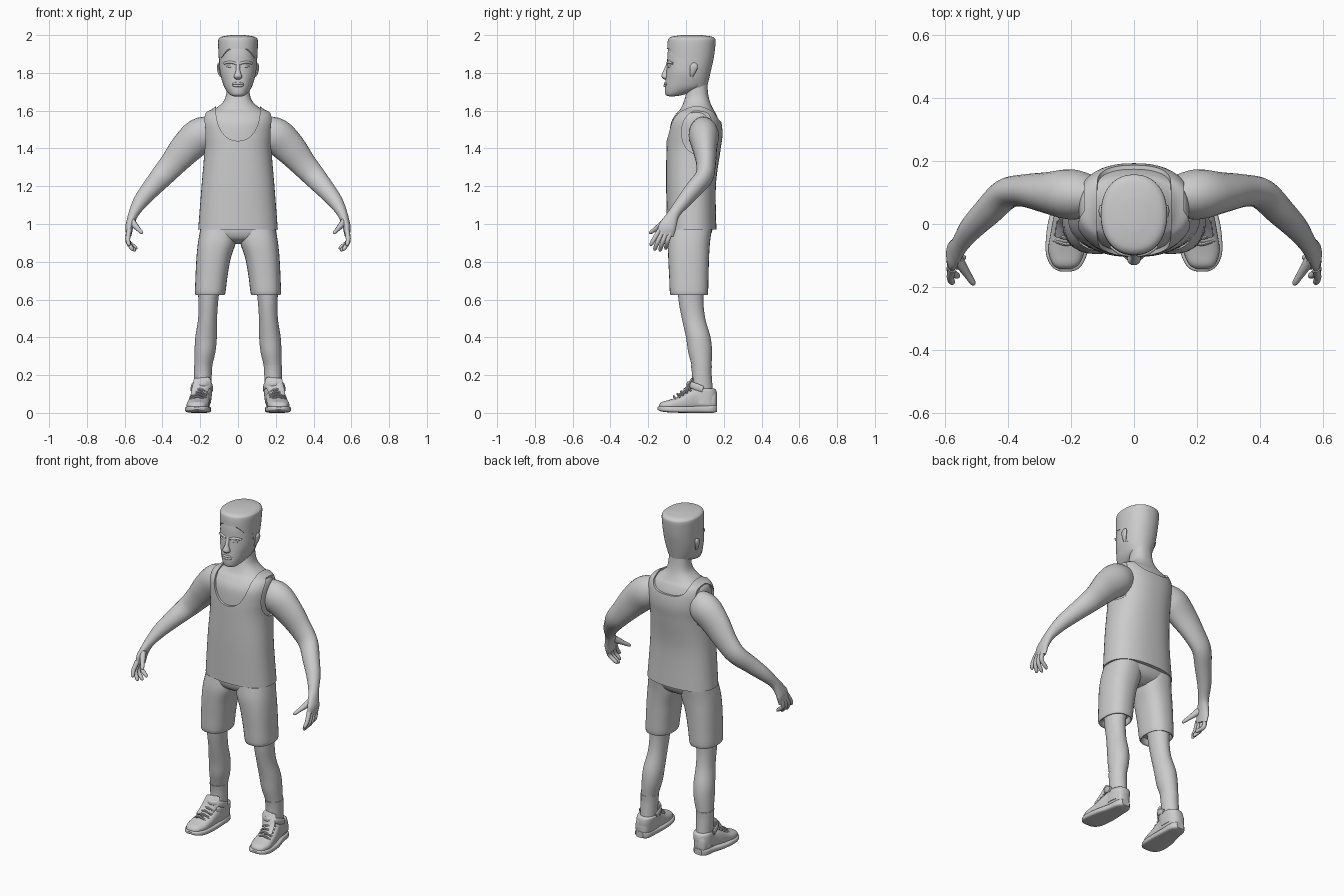
import bpy, bmesh, math
from mathutils import Vector

grey = bpy.data.materials.new("plain_grey")
grey.diffuse_color = (0.6, 0.6, 0.6, 1)


def spline(rows, steps):
    # Catmull-Rom interpolation of rows of numbers
    out = []
    for i in range(len(rows) - 1):
        p = [rows[max(0, min(len(rows) - 1, i + k))] for k in (-1, 0, 1, 2)]
        for s in range(steps):
            t = s / steps
            out.append([0.5 * (2 * b + (c - a) * t + (2 * a - 5 * b + 4 * c - d) * t * t
                               + (3 * b - a - 3 * c + d) * t ** 3) for a, b, c, d in zip(*p)])
    return out + [list(rows[-1])]


def superellipse(k, n, e):
    a = 2 * math.pi * k / n
    c, s = math.cos(a), math.sin(a)
    return math.copysign(abs(c) ** (2 / e), c), math.copysign(abs(s) ** (2 / e), s)


def finish(name, bm, mirror=False):
    bmesh.ops.recalc_face_normals(bm, faces=bm.faces)
    me = bpy.data.meshes.new(name)
    bm.to_mesh(me)
    bm.free()
    me.materials.append(grey)
    me.shade_smooth()
    me.set_sharp_from_angle(angle=math.radians(40))
    ob = bpy.data.objects.new(name, me)
    bpy.context.collection.objects.link(ob)
    if mirror:
        ob.modifiers.new("mirror", 'MIRROR')
    return ob


def skin(name, rings, mirror=False):
    bm = bmesh.new()
    vs = [[bm.verts.new(p) for p in r] for r in rings]
    n = len(vs[0])
    for a, b in zip(vs, vs[1:]):
        for k in range(n):
            bm.faces.new((a[k], a[(k + 1) % n], b[(k + 1) % n], b[k]))
    bm.faces.new(vs[0])
    bm.faces.new(vs[-1])
    return finish(name, bm, mirror)


def loft(name, rows, axis='z', e=2.2, n=32, steps=4, mirror=False, grow=0):
    # rows: position on the axis, then the extents of the section
    rings = []
    for h, a0, a1, b0, b1 in spline(rows, steps):
        r = []
        for k in range(n):
            u, v = superellipse(k, n, e)
            a = (a0 + a1) / 2 + u * ((a1 - a0) / 2 + grow)
            b = (b0 + b1) / 2 + v * ((b1 - b0) / 2 + grow)
            r.append((a, b, h) if axis == 'z' else (a, h, b))
        rings.append(r)
    return skin(name, rings, mirror)


def tube(name, rows, n=12, steps=4, mirror=False, ref=(0, 1, 0)):
    # rows: x, y, z, sideways radius, radius towards ref
    rows = spline(rows, steps)
    rings = []
    for i, (x, y, z, ra, rb) in enumerate(rows):
        t = Vector(rows[min(i + 1, len(rows) - 1)][:3]) - Vector(rows[max(i - 1, 0)][:3])
        side = t.cross(Vector(ref)).normalized()
        up = side.cross(t).normalized()
        rings.append([Vector((x, y, z)) + side * ra * u + up * rb * v
                      for u, v in (superellipse(k, n, 2) for k in range(n))])
    return skin(name, rings, mirror)


def prism(name, pts, axis, lo, hi):
    place = (lambda a, b, d: (d, a, b)) if axis == 'x' else (lambda a, b, d: (a, d, b))
    return skin(name, [[place(a, b, d) for a, b in pts] for d in (lo, hi)])


def carve(ob, cutters):
    for c in cutters:
        m = ob.modifiers.new("cut", 'BOOLEAN')
        m.operation, m.object, m.solver = 'DIFFERENCE', c, 'EXACT'
    dg = bpy.context.evaluated_depsgraph_get()
    me = bpy.data.meshes.new_from_object(ob.evaluated_get(dg))
    ob.modifiers.clear()
    ob.data = me
    me.shade_smooth()
    me.set_sharp_from_angle(angle=math.radians(35))
    for c in cutters:
        bpy.data.objects.remove(c)


def sym(rows):
    return [(z, -hx, hx, y0, y1) for z, hx, y0, y1 in rows]


# torso with neck, and the vest over it
body = sym([(0.97, .202, -.092, .152), (1.2, .184, -.096, .149), (1.38, .17, -.095, .172),
            (1.47, .176, -.092, .184), (1.54, .18, -.082, .178), (1.585, .168, -.055, .162),
            (1.61, .125, -.033, .147), (1.65, .08, -.015, .13), (1.70, .065, -.003, .12),
            (1.78, .062, -.005, .115)])
loft("torso", body, e=2.35, n=48, grow=-.004)
vest = loft("vest", body[:8], e=2.35, n=48, steps=6, grow=.009)


def scoop(w, bottom, top, e):
    pts = [superellipse(k, 48, e) for k in range(24, 49)]
    return [(w * u, top + (top - bottom) * v) for u, v in pts] + [(w, 1.8), (-w, 1.8)]


hole = [(.083 + .106 * u, 1.485 + .12 * v) for u, v in (superellipse(k, 40, 2.2) for k in range(40))]
carve(vest, [prism("front_neck_cutter", scoop(.118, 1.44, 1.62, 2.2), 'y', -.4, .062),
             prism("back_neck_cutter", scoop(.118, 1.54, 1.63, 3), 'y', .06, .4),
             prism("left_arm_cutter", hole, 'x', .158, .4),
             prism("right_arm_cutter", hole, 'x', -.4, -.158)])

# shorts: hips and two legs with hollow hems
loft("shorts_hips", sym([(.895, .06, -.02, .07), (.92, .15, -.07, .115), (.96, .197, -.088, .138),
                         (1.0, .196, -.086, .14)]), e=2.5)
loft("shorts_leg", [(.66, .08, .212, -.068, .104), (.632, .08, .212, -.068, .104),
                    (.63, .068, .227, -.084, .116), (.72, .056, .225, -.089, .119),
                    (.82, .038, .22, -.094, .122), (.9, .012, .212, -.095, .127),
                    (.97, .005, .2, -.085, .136)], e=2.4, mirror=True)

# legs and socks
loft("leg", [(.72, .09, .215, -.05, .1), (.6, .104, .21, -.04, .092), (.5, .111, .211, -.022, .102),
             (.4, .112, .226, 0, .13), (.32, .12, .23, .012, .138), (.22, .142, .231, .035, .134),
             (.1, .145, .229, .035, .14)], e=2, mirror=True)
loft("sock", [(.1, .142, .232, .031, .144), (.2, .139, .233, .032, .136),
              (.25, .136, .234, .026, .137)], e=2, mirror=True)

# shoes
loft("shoe_sole", [(-.151, .2, .234, .018, .03), (-.143, .178, .252, .012, .034),
                   (-.122, .16, .27, .006, .036), (-.08, .146, .281, .002, .036),
                   (0, .142, .274, 0, .035), (.08, .145, .252, 0, .038),
                   (.14, .15, .242, 0, .042), (.165, .172, .22, .006, .042)],
     axis='y', e=4, mirror=True)
loft("shoe_upper", [(-.143, .2, .236, .02, .042), (-.128, .175, .258, .015, .058),
                    (-.085, .157, .272, .01, .07), (-.03, .152, .265, .01, .09),
                    (.02, .15, .256, .01, .12), (.06, .146, .246, .01, .135),
                    (.12, .148, .24, .01, .118), (.152, .16, .232, .01, .115), (.163, .18, .215, .02, .1)],
     axis='y', e=2.6, mirror=True)
loft("shoe_collar", [(.05, .144, .246, .02, .16), (.09, .139, .245, .014, .164),
                     (.12, .136, .243, .014, .16), (.128, .142, .238, .024, .15)], e=2.4, mirror=True)
tube("shoe_tongue", [(.215, -.04, .082, .038, .01), (.205, 0, .115, .042, .012),
                     (.192, .022, .152, .046, .012), (.188, .034, .178, .044, .009),
                     (.188, .037, .186, .03, .004)], mirror=True)
# ankle strap rising to the tongue
tube("shoe_strap", [(.138, .09, .125, .006, .016), (.142, .045, .142, .006, .018),
                    (.16, .02, .15, .006, .016), (.19, .009, .152, .006, .014),
                    (.222, .02, .15, .006, .016), (.24, .045, .142, .006, .018),
                    (.246, .09, .125, .006, .016)], mirror=True, ref=(0, 0, 1))
for i in range(5):
    y, z = -.062 + .019 * i, .08 + .0125 * i
    tube("shoe_lace_%d" % (i + 1), [(.172 - .003 * i, y + .01, z - .012, .005, .005),
                                    (.214 - .004 * i, y - .002, z + .008, .006, .006),
                                    (.256 - .004 * i, y + .01, z - .012, .005, .005)],
         n=8, mirror=True)

# arm running into the palm
tube("arm", [(.13, .088, 1.49, .08, .065), (.2, .094, 1.468, .094, .08), (.275, .1, 1.4, .086, .065),
             (.345, .106, 1.318, .07, .052), (.405, .096, 1.25, .06, .048), (.462, .042, 1.185, .05, .045),
             (.515, -.012, 1.12, .04, .038), (.55, -.06, 1.06, .028, .031),
             (.567, -.085, 1.015, .023, .04), (.576, -.1, .98, .021, .047), (.578, -.11, .94, .014, .044)],
     n=24, mirror=True)
# fingers: base y, tip x, tip y, tip z
for nm, by, x, y, z in [("index", -.142, .574, -.188, .888), ("middle", -.122, .558, -.168, .864),
                        ("ring", -.1, .547, -.14, .859), ("little", -.078, .54, -.11, .869)]:
    mx, my, mz = .583, (by + y) / 2 - .004, (z + .96) / 2 - .004
    tube(nm + "_finger", [(.577, by, .965, .014, .013), (mx, my, mz, .012, .012),
                          (x + .004, y + .004, z + .006, .01, .01), (x, y, z - .004, .003, .003)],
         n=10, mirror=True)
tube("thumb", [(.566, -.095, 1.02, .016, .022), (.548, -.13, .995, .016, .018),
               (.527, -.163, .972, .012, .012), (.511, -.187, .955, .009, .009),
               (.507, -.192, .95, .003, .003)], n=10, mirror=True, ref=(0, 0, 1))

# head
head = sym([(1.676, .022, -.09, -.06), (1.685, .043, -.108, -.01), (1.72, .07, -.112, .09),
            (1.76, .085, -.108, .118), (1.80, .095, -.104, .126), (1.85, .099, -.1, .137),
            (1.9, .099, -.098, .147), (1.95, .097, -.09, .15)])
loft("head", head, n=48)
# flat-topped hair with a cut hairline and softened rim
hair = loft("hair", sym([(1.70, .06, -.09, .106), (1.76, .086, -.1, .12), (1.82, .098, -.1, .134),
                         (1.88, .102, -.1, .147), (1.94, .105, -.099, .155), (1.972, .105, -.096, .157),
                         (1.984, .1, -.09, .151), (1.993, .082, -.072, .133),
                         (2.0, .035, -.02, .08)]), n=48)
carve(hair, [prism("hairline_cutter", [(-.3, 1.932), (-.088, 1.927), (-.055, 1.885), (0, 1.868),
                                       (.012, 1.80), (.06, 1.77), (.08, 1.6), (-.3, 1.6)], 'x', -.3, .3)])

# face
loft("nose", sym([(1.765, .008, -.116, -.09), (1.773, .02, -.125, -.09), (1.785, .021, -.131, -.09),
                  (1.81, .012, -.12, -.09), (1.845, .011, -.105, -.08), (1.86, .012, -.1, -.08)]), n=16)
tube("brow", [(.012, -.097, 1.85, .007, .007), (.042, -.091, 1.857, .008, .007),
              (.074, -.071, 1.85, .005, .006)], mirror=True, ref=(0, 0, 1))
tube("eye", [(.024, -.091, 1.832, .003, .002), (.034, -.09, 1.834, .007, .007),
             (.048, -.086, 1.835, .007, .007), (.06, -.077, 1.834, .003, .002)],
     mirror=True, ref=(0, 0, 1))
for nm, z, r in (("upper_lip", 1.744, .006), ("lower_lip", 1.733, .007)):
    tube(nm, [(-.034, -.1, 1.739, .003, .002), (-.018, -.108, z, r, r), (0, -.112, z, r, r),
              (.018, -.108, z, r, r), (.034, -.1, 1.739, .003, .002)], ref=(0, 0, 1))
tube("ear", [(.09, .03, 1.782, .006, .008), (.098, .034, 1.8, .008, .014), (.104, .04, 1.825, .008, .02),
             (.104, .042, 1.842, .007, .018), (.099, .04, 1.852, .004, .008)], mirror=True)
